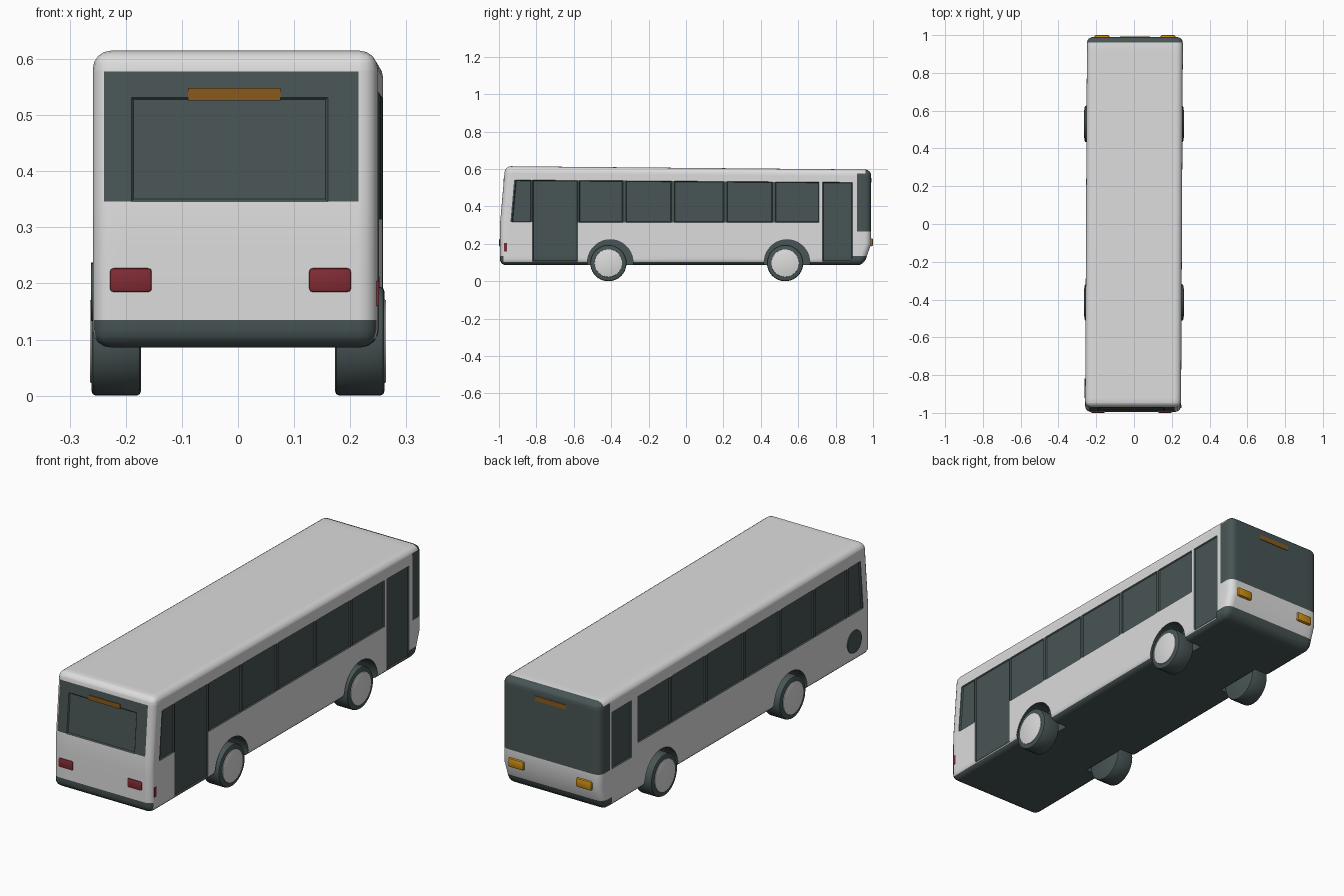
import bpy, bmesh
from math import pi
from mathutils import Vector, Matrix

cube = bpy.data.objects.get("Cube")
if cube:
    bpy.data.objects.remove(cube, do_unlink=True)


def material(name, rgb):
    m = bpy.data.materials.new(name)
    m.use_nodes = True
    m.diffuse_color = (*rgb, 1)
    bsdf = next(n for n in m.node_tree.nodes if n.type == 'BSDF_PRINCIPLED')
    bsdf.inputs["Base Color"].default_value = (*rgb, 1)
    return m


WHITE = material("white paint", (0.72, 0.72, 0.72))
DARK = material("dark grey green", (0.065, 0.09, 0.09))
RED = material("red lens", (0.22, 0.025, 0.035))
AMBER = material("amber lens", (0.6, 0.27, 0.006))
BROWN = material("sign orange", (0.25, 0.1, 0.012))


def finish(bm, name, *mats):
    bmesh.ops.recalc_face_normals(bm, faces=bm.faces)
    me = bpy.data.meshes.new(name)
    bm.to_mesh(me)
    bm.free()
    for m in mats:
        me.materials.append(m)
    ob = bpy.data.objects.new(name, me)
    bpy.context.collection.objects.link(ob)
    return ob


def smooth(ob):
    bpy.ops.object.select_all(action='DESELECT')
    ob.select_set(True)
    bpy.context.view_layer.objects.active = ob
    bpy.ops.object.shade_smooth_by_angle(angle=0.6)


def box_mesh(center, size, bevel=0, segments=2):
    bm = bmesh.new()
    bmesh.ops.create_cube(bm, size=1, matrix=Matrix.Translation(center) @ Matrix.Diagonal((*size, 1)))
    if bevel:
        bmesh.ops.bevel(bm, geom=bm.edges[:], offset=bevel, segments=segments,
                        profile=0.5, affect='EDGES')
    return bm


def box(name, mat, center, size, bevel=0):
    ob = finish(box_mesh(center, size, bevel), name, mat)
    smooth(ob)
    return ob


def disc(name, mat, center, radius, width, bevel=0):
    """Cylinder lying along the x axis."""
    bm = bmesh.new()
    bmesh.ops.create_cone(bm, cap_ends=True, segments=40, radius1=radius, radius2=radius, depth=width,
                          matrix=Matrix.Translation(center) @ Matrix.Rotation(pi / 2, 4, 'Y'))
    if bevel:
        rims = [e for e in bm.edges if any(len(f.verts) > 4 for f in e.link_faces)]
        bmesh.ops.bevel(bm, geom=rims, offset=bevel, segments=2, profile=0.5, affect='EDGES')
    ob = finish(bm, name, mat)
    smooth(ob)
    return ob


# Layout of glass and doors
SILL, HEAD, SKIRT = 0.315, 0.535, 0.102
PILLARS = [0.72, 0.47, 0.21, -0.07, -0.33, -0.58, -0.82, -0.94]
REAR_DOOR, FRONT_DOOR = (-0.82, -0.58), (0.73, 0.89)
CAB_WINDOW = (0.76, 0.9)
WHEEL_Y = (-0.415, 0.53)
GAP = 0.008

# Body shell, sliced along every colour border
bm = box_mesh((0, -0.0025, 0.346), (0.508, 1.985, 0.52), 0.032, 4)
cuts = {
    0: (-0.24, 0.22, -0.185, 0.165),
    1: (*PILLARS, *[p + s * GAP for p in PILLARS for s in (-1, 1)],
        *FRONT_DOOR, *CAB_WINDOW, 0.915, 0.96, -0.975),
    2: (SKIRT, 0.135, 0.2, 0.265, SILL, 0.345, 0.525, HEAD, 0.57, 0.585),
}
for axis, values in cuts.items():
    normal = Vector([float(i == axis) for i in range(3)])
    for v in values:
        bmesh.ops.bisect_plane(bm, geom=bm.verts[:] + bm.edges[:] + bm.faces[:],
                               plane_co=normal * v, plane_no=normal, dist=1e-5)


def inside(v, span):
    return span[0] < v < span[1]


def is_dark(c, n):
    x, y, z = c
    if z < SKIRT or (z < 0.135 and (y < -0.975 or y > 0.9)):
        return True
    if y > 0.915 and z > 0.265:
        return z < 0.585 or y > 0.96
    if n.y < -0.9:
        return inside(x, (-0.24, 0.22)) and inside(z, (0.345, 0.57))
    if abs(n.x) < 0.9 or z > HEAD:
        return False
    glass = z > SILL and inside(y, (-0.94, 0.712))
    if x > 0:
        return glass or inside(y, REAR_DOOR) or inside(y, FRONT_DOOR)
    return glass or (inside(y, CAB_WINDOW) and z > 0.265)


bm.normal_update()
for f in bm.faces:
    f.material_index = int(is_dark(f.calc_center_median(), f.normal))


def sink(direction, ys, zs, xs=(-1, 1)):
    """Press one pane or door slightly into the shell."""
    bm.normal_update()
    faces = []
    for f in bm.faces:
        c = f.calc_center_median()
        if f.normal.dot(direction) > 0.95 and inside(c.y, ys) and inside(c.z, zs) and inside(c.x, xs):
            faces.append(f)
    bmesh.ops.inset_region(bm, faces=faces, thickness=0.004, depth=-0.005, use_even_offset=True)


for side in (-1, 1):
    out = Vector((side, 0, 0))
    for front, back in zip(PILLARS, PILLARS[1:]):
        if side > 0 and (back, front) == REAR_DOOR:
            continue
        sink(out, (back + GAP, front - GAP), (SILL, HEAD))
sink(Vector((1, 0, 0)), REAR_DOOR, (SKIRT, HEAD))
sink(Vector((1, 0, 0)), FRONT_DOOR, (SKIRT, HEAD))
sink(Vector((-1, 0, 0)), CAB_WINDOW, (0.265, HEAD))
sink(Vector((0, -1, 0)), (-1, -0.9), (0.345, 0.525), (-0.185, 0.165))

# Lean the end panels, tuck in the nose and tilt the roof
for v in bm.verts:
    x, y, z = v.co
    if y < -0.9 and z > 0.3:
        v.co.y += 0.09 * (z - 0.3)
    if y > 0.9 and z < 0.2:
        v.co.y -= 0.35 * (0.2 - z)
    v.co.x += 0.005 * y
    v.co.z += -0.009 * y * max(0, (z - 0.3) / 0.3)
body = finish(bm, "body", WHITE, DARK)

# Wheel arches cut from the shell, with dark linings
for y in WHEEL_Y:
    for side in (-1, 1):
        cutter = disc("arch_cutter", DARK, (side * 0.25, y + 0.01, 0.1), 0.122, 0.18)
        cutter.hide_render = True
        mod = body.modifiers.new("arch", 'BOOLEAN')
        mod.operation, mod.solver, mod.object = 'DIFFERENCE', 'EXACT', cutter
        mod.material_mode = 'TRANSFER'
        bpy.ops.object.select_all(action='DESELECT')
        bpy.context.view_layer.objects.active = body
        body.select_set(True)
        bpy.ops.object.modifier_apply(modifier=mod.name)
        bpy.data.objects.remove(cutter, do_unlink=True)
smooth(body)

# Wheels
for y, end in zip(WHEEL_Y, ("rear", "front")):
    for side, hand in ((1, "left"), (-1, "right")):
        disc(f"{end}_{hand}_tire", DARK, (side * 0.217, y, 0.097), 0.097, 0.088, 0.008)
        disc(f"{end}_{hand}_hub", WHITE, (side * 0.26, y, 0.097), 0.074, 0.008, 0.002)

# Lamps and signs at both ends
for x, hand in ((0.164, "left"), (-0.191, "right")):
    box(f"{hand}_tail_lamp", RED, (x, -0.99, 0.206), (0.077, 0.02, 0.045), 0.008)
for x, hand in ((0.18, "left"), (-0.17, "right")):
    box(f"{hand}_headlamp", AMBER, (x, 0.99, 0.208), (0.08, 0.02, 0.042), 0.008)
box("rear_sign", BROWN, (-0.007, -0.972, 0.537), (0.165, 0.009, 0.022))
box("front_sign", BROWN, (0.005, 0.988, 0.54), (0.16, 0.009, 0.022))

# Side reflector and engine vent
box("side_reflector", RED, (0.247, -0.965, 0.182), (0.008, 0.016, 0.045))
disc("engine_vent", DARK, (-0.258, -0.87, 0.185), 0.052, 0.008)
